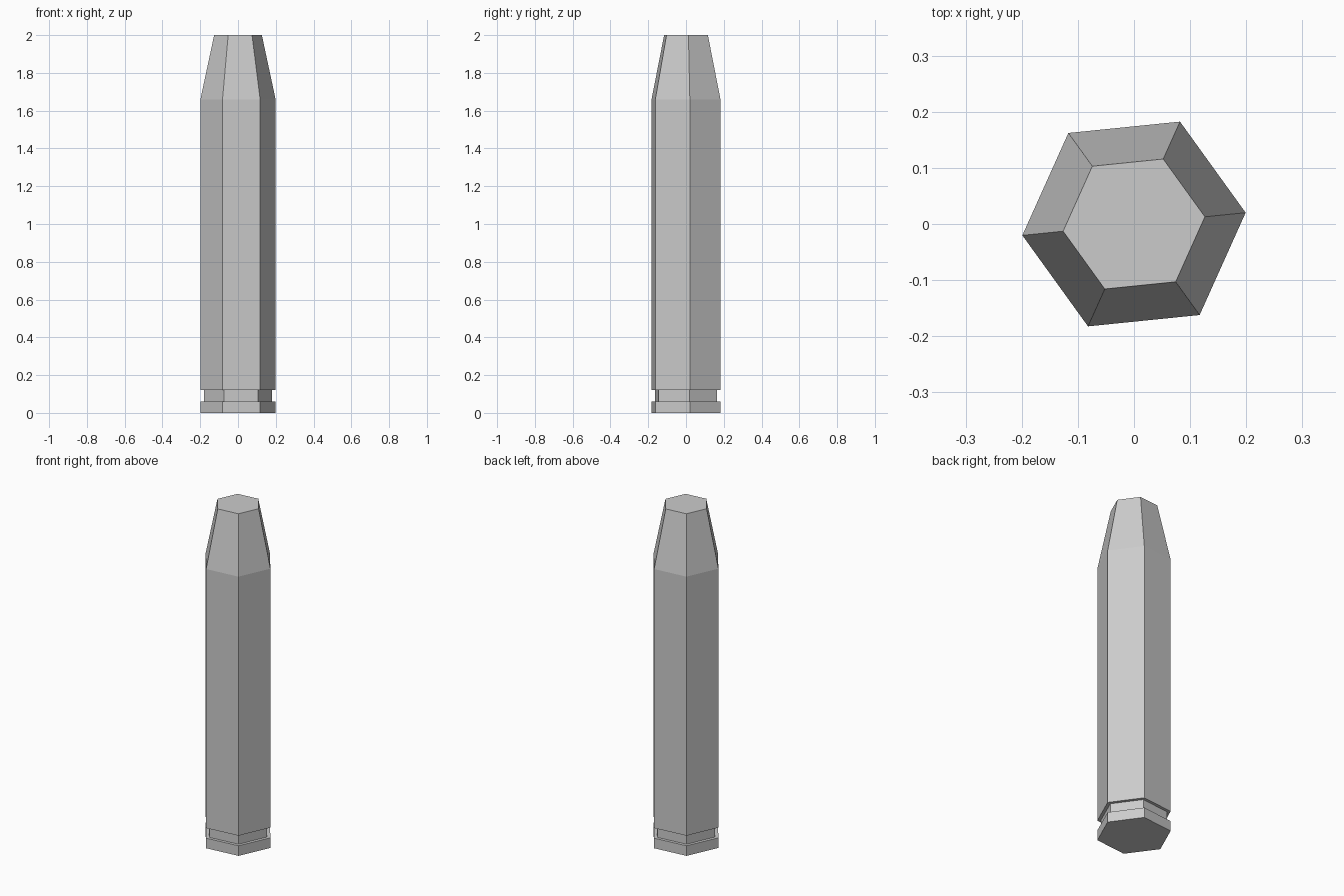
import bpy
import bmesh
from math import cos, sin, radians, pi

cube = bpy.data.objects.get("Cube")
if cube:
    bpy.data.objects.remove(cube, do_unlink=True)

SIDES = 6
TURN = radians(5.8)


def make_material(name, colour):
    mat = bpy.data.materials.new(name)
    mat.use_nodes = True
    mat.diffuse_color = colour
    mat.node_tree.nodes["Principled BSDF"].inputs["Base Color"].default_value = colour
    return mat


def lathe(name, profile, mat):
    """Closed six-sided solid from (radius, height) pairs, bottom to top."""
    bm = bmesh.new()
    rings = []
    for radius, z in profile:
        angles = [TURN + 2 * pi * i / SIDES for i in range(SIDES)]
        rings.append([bm.verts.new((radius * cos(a), radius * sin(a), z)) for a in angles])
    for low, high in zip(rings, rings[1:]):
        for i in range(SIDES):
            j = (i + 1) % SIDES
            bm.faces.new((low[i], low[j], high[j], high[i]))
    bm.faces.new(rings[0][::-1])
    bm.faces.new(rings[-1])
    mesh = bpy.data.meshes.new(name)
    bm.to_mesh(mesh)
    bm.free()
    mesh.materials.append(mat)
    obj = bpy.data.objects.new(name, mesh)
    bpy.context.collection.objects.link(obj)
    return obj


grey = make_material("light grey", (0.6, 0.6, 0.6, 1))

# Base rim, recessed groove, straight body and tapered flat-topped tip in one shell
lathe("cartridge", [
    (0.2, 0), (0.2, 0.06),
    (0.18, 0.06), (0.18, 0.12),
    (0.2, 0.12), (0.2, 1.66),
    (0.127, 2),
], grey)
